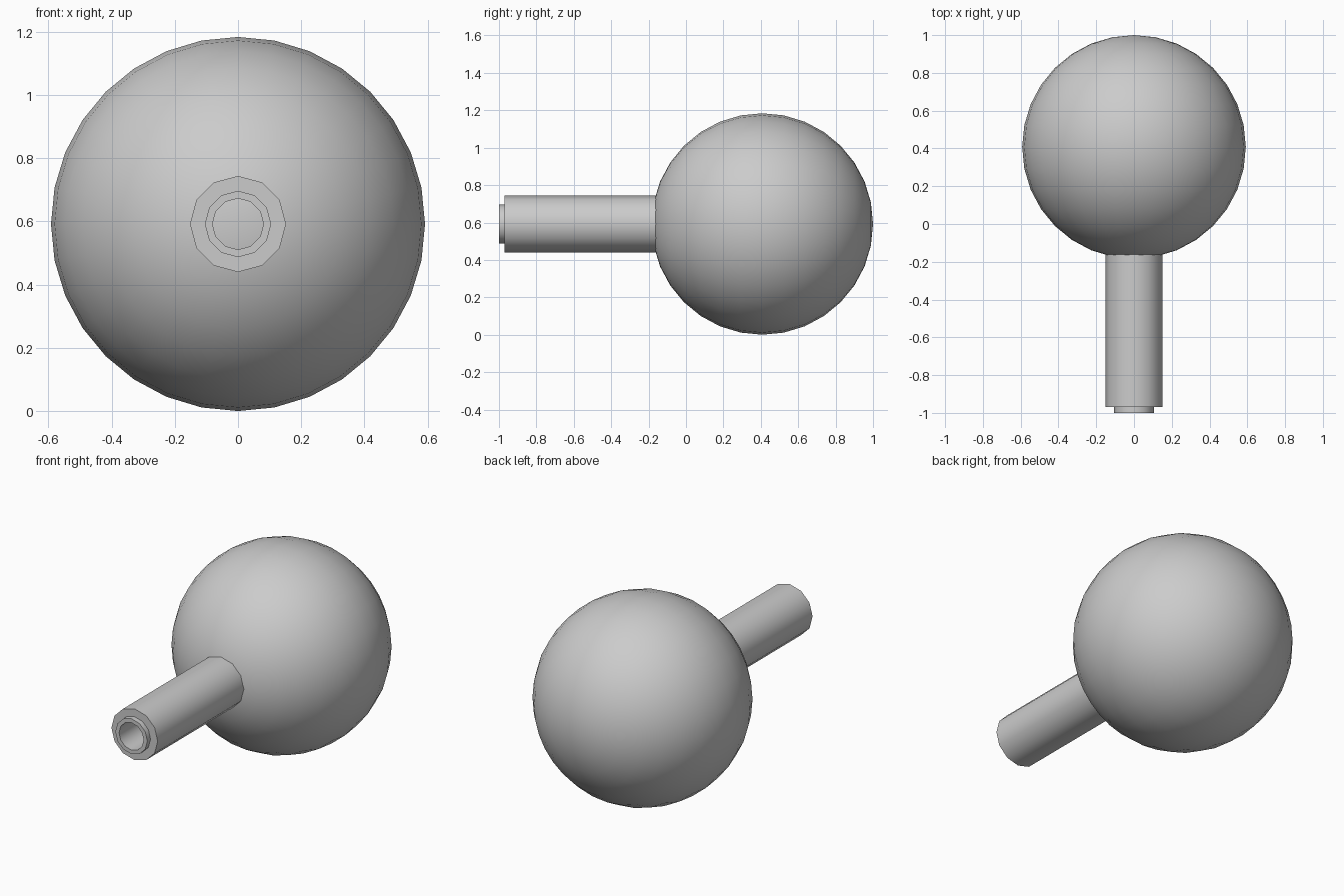
import bpy, bmesh, math
from mathutils import Matrix

if "Cube" in bpy.data.objects:
    bpy.data.objects.remove(bpy.data.objects["Cube"])

R = 0.592            # ball radius, also the height of the axis
BALL_Y = 1.0 - R


def add_object(name, bm, angle):
    bmesh.ops.recalc_face_normals(bm, faces=bm.faces[:])
    mesh = bpy.data.meshes.new(name)
    bm.to_mesh(mesh)
    bm.free()
    ob = bpy.data.objects.new(name, mesh)
    bpy.context.collection.objects.link(ob)
    bpy.ops.object.select_all(action='DESELECT')
    ob.select_set(True)
    bpy.context.view_layer.objects.active = ob
    bpy.ops.object.shade_smooth_by_angle(angle=math.radians(angle))
    return ob


def lathe_y(name, profile, sides, angle):
    """Revolve (radius, y) points around the horizontal axis at height R."""
    bm = bmesh.new()
    rings = []
    for r, y in profile:
        rings.append([bm.verts.new((r * math.sin(2 * math.pi * i / sides), y,
                                    R + r * math.cos(2 * math.pi * i / sides)))
                      for i in range(sides)])
    for a, b in zip(rings, rings[1:]):
        for i in range(sides):
            j = (i + 1) % sides
            bm.faces.new((a[i], a[j], b[j], b[i]))
    return add_object(name, bm, angle)


# round ball with its poles along the handle axis
bm = bmesh.new()
place = Matrix.Translation((0, BALL_Y, R)) @ Matrix.Rotation(math.pi / 2, 4, 'X')
bmesh.ops.create_uvsphere(bm, u_segments=32, v_segments=16, radius=R, matrix=place)
add_object("ball", bm, 40)

# twelve-sided handle with a raised lip and a hollow bore
lathe_y("handle", [(0.152, -0.15), (0.152, -0.97), (0.105, -0.97),
                   (0.105, -1.0), (0.081, -1.0), (0.081, -0.17)], 12, 40)
